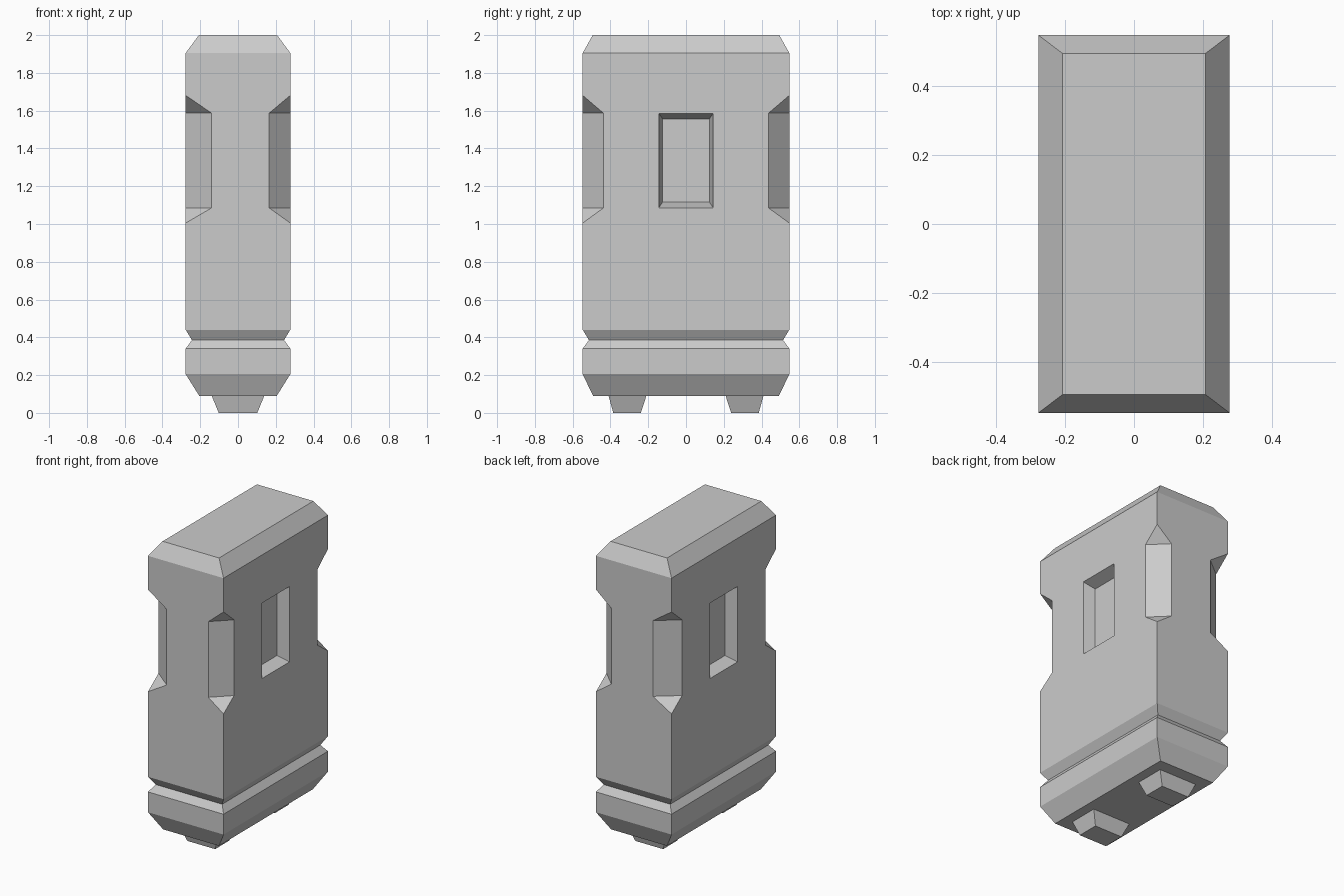
import bpy, bmesh

if "Cube" in bpy.data.objects:
    bpy.data.objects.remove(bpy.data.objects["Cube"])

HX, HY = 0.277, 0.547


def link(name, bm):
    bmesh.ops.recalc_face_normals(bm, faces=bm.faces)
    me = bpy.data.meshes.new(name)
    bm.to_mesh(me)
    bm.free()
    ob = bpy.data.objects.new(name, me)
    bpy.context.collection.objects.link(ob)
    return ob


def loft(name, rings):
    """Join a stack of equal-sided rings of points and cap both ends."""
    bm = bmesh.new()
    loops = [[bm.verts.new(p) for p in r] for r in rings]
    for a, b in zip(loops, loops[1:]):
        for i in range(len(a)):
            j = (i + 1) % len(a)
            bm.faces.new((a[i], a[j], b[j], b[i]))
    bm.faces.new(loops[0])
    bm.faces.new(loops[-1])
    return link(name, bm)


def rect(hx, hy, z, cy=0):
    return [(-hx, cy - hy, z), (hx, cy - hy, z), (hx, cy + hy, z), (-hx, cy + hy, z)]


def cut(target, cutter):
    cutter.hide_render = True
    cutter.hide_set(True)
    mod = target.modifiers.new(cutter.name, 'BOOLEAN')
    mod.operation = 'DIFFERENCE'
    mod.solver = 'EXACT'
    mod.object = cutter


# Body: chamfered block with a V groove near the base
profile = [(0.09, 0.072, 0.055), (0.205, 0, 0), (0.34, 0, 0), (0.385, 0.033, 0.033),
           (0.44, 0, 0), (1.905, 0, 0), (2.0, 0.07, 0.053)]
body = loft("body", [rect(HX - ix, HY - iy, z) for z, ix, iy in profile])

# Corner notches with sloped ends, slightly wider on the left side
for sx in (-1, 1):
    for sy in (-1, 1):
        dx, dy = (0.137 if sx < 0 else 0.112), 0.11

        def at(u, v, z):
            return (sx * (HX - u * dx), sy * (HY - v * dy), z)

        rings = [[at(2, -1, z), at(-1, 2, z), at(-0.5, -0.5, zo)]
                 for z, zo in ((1.085, 0.925), (1.587, 1.775))]
        cut(body, loft("corner_notch_cutter", rings))

# Recessed windows with tapered walls on both wide sides
for s in (-1, 1):
    rings = []
    for d in (-0.077, 0.077):
        hy = 0.1335 - d / 0.077 * 0.0 if d == 0 else 0.144 - 0.02 * d / 0.077
        hz = 0.25 - 0.03 * d / 0.077
        x = s * (HX - d)
        rings.append([(x, -hy, 1.336 - hz), (x, hy, 1.336 - hz),
                      (x, hy, 1.336 + hz), (x, -hy, 1.336 + hz)])
    cut(body, loft("window_cutter", rings))

# Two tapered feet
for s in (-1, 1):
    loft("foot", [rect(0.102, 0.073, 0, s * 0.312), rect(0.139, 0.1, 0.09, s * 0.31)])
